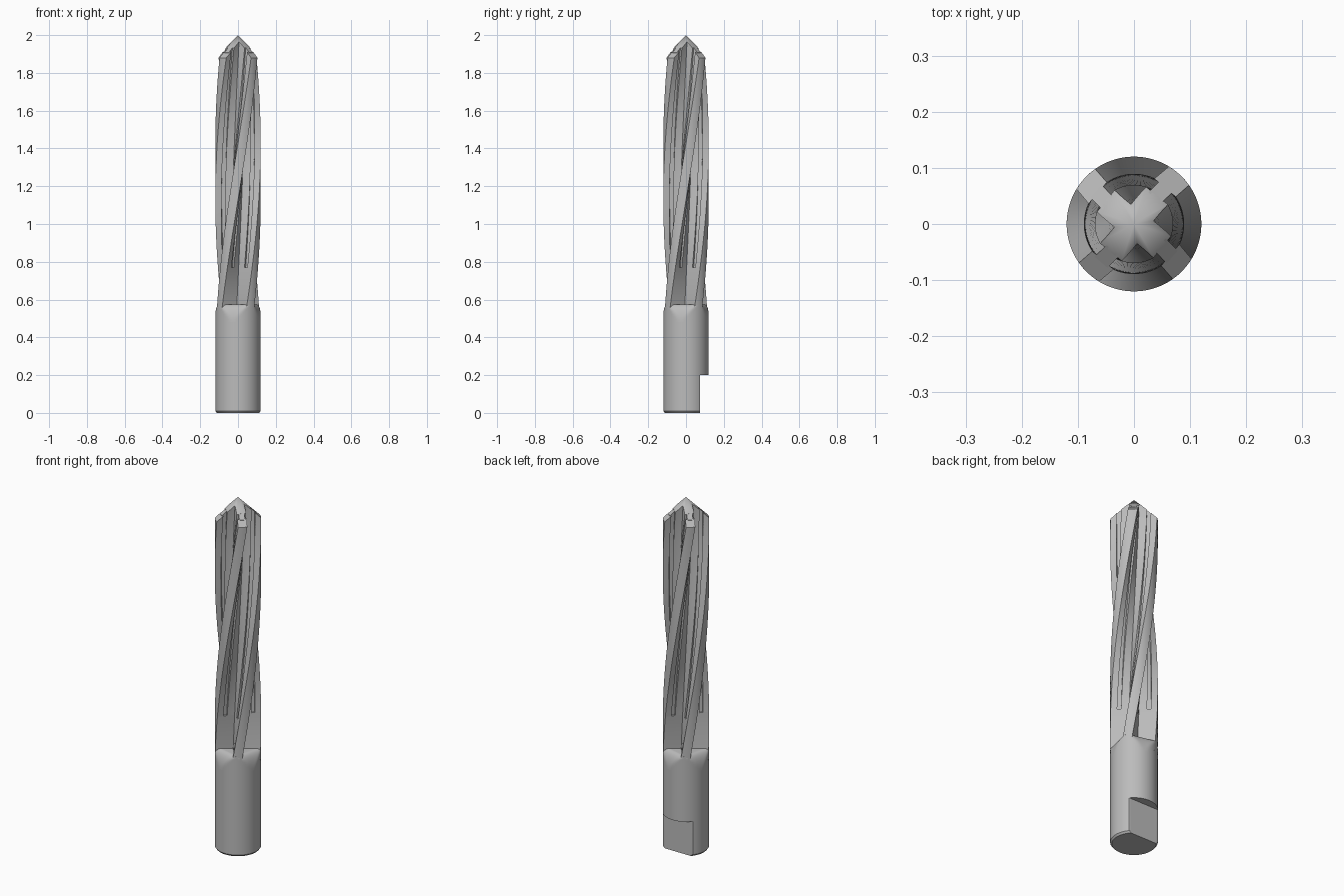
import bpy, bmesh
from math import sin, cos, radians, hypot, atan2, pi

if "Cube" in bpy.data.objects:
    bpy.data.objects.remove(bpy.data.objects["Cube"])

R = 0.12                  # outer radius
ARM = 0.025               # half width of a land
WEB = 0.015               # half width between the flank grooves
INNER, OUTER = 0.065, 0.085   # span of the flank grooves
SLOT_END = 0.77           # height where the grooves stop
TWIST = radians(78)

steel = bpy.data.materials.new("grey steel")
steel.use_nodes = True
steel.diffuse_color = (0.5, 0.5, 0.5, 1)
steel.node_tree.nodes["Principled BSDF"].inputs["Base Color"].default_value = (0.5, 0.5, 0.5, 1)


def helix_angle(z):
    return radians(47) + (z - 1.88) * TWIST


def turn(x, y, z):
    """Rotate a section point to its place on the helix."""
    a = helix_angle(z)
    return (x * cos(a) - y * sin(a), x * sin(a) + y * cos(a), z)


def loft(name, rings, apex=None):
    """Skin equal-length rings, closing the ends with a face or a point."""
    bm = bmesh.new()
    rows = [[bm.verts.new(p) for p in ring] for ring in rings]
    n = len(rows[0])
    for lo, hi in zip(rows, rows[1:]):
        for i in range(n):
            j = (i + 1) % n
            bm.faces.new((lo[i], lo[j], hi[j], hi[i]))
    bm.faces.new(rows[0][::-1])
    if apex:
        tip = bm.verts.new(apex)
        for i in range(n):
            bm.faces.new((rows[-1][i], rows[-1][(i + 1) % n], tip))
    else:
        bm.faces.new(rows[-1])
    bmesh.ops.recalc_face_normals(bm, faces=bm.faces)
    mesh = bpy.data.meshes.new(name)
    bm.to_mesh(mesh)
    bm.free()
    mesh.materials.append(steel)
    obj = bpy.data.objects.new(name, mesh)
    bpy.context.collection.objects.link(obj)
    bpy.ops.object.select_all(action="DESELECT")
    obj.select_set(True)
    bpy.context.view_layer.objects.active = obj
    bpy.ops.object.shade_smooth_by_angle(angle=radians(30))


def helix(name, section, bottom, top, steps, apex=None):
    """Sweep a section up the helix to a top height that depends on radius."""
    rings = []
    for s in range(steps + 1):
        t = s / steps
        rings.append([turn(x, y, bottom + (top(hypot(x, y)) - bottom) * t)
                      for x, y in section])
    loft(name, rings, apex)


def quarter(points, q):
    """Rotate section points by q quarter turns."""
    c, s = round(cos(q * pi / 2)), round(sin(q * pi / 2))
    return [(x * c - y * s, x * s + y * c) for x, y in points]


def cone(r):
    return 2 - r


def arm_end(start, half_width):
    """Outline of a land from a start distance out to its round margin."""
    half = atan2(half_width, R)
    arc = [(R * cos(half * k / 3), R * sin(half * k / 3)) for k in range(-3, 4)]
    return [(start, -half_width)] + arc + [(start, half_width)]


# Shank with a bottom chamfer and a clamping flat
def circle(z, r, flat=1.0, n=96):
    return [(r * cos(2 * pi * i / n), min(r * sin(2 * pi * i / n), flat), z)
            for i in range(n)]


FLAT = 0.075
SHOULDER = 0.48
loft("shank", [circle(0, R - 0.008, FLAT), circle(0.01, R, FLAT),
               circle(0.2, R, FLAT), circle(0.2, R), circle(SHOULDER, R)])


# Flute run-out, rounding from the shank to a four-sided shoulder
def shoulder_ring(z, side, n=96):
    middle = helix_angle(0.53) + pi / 4
    ring = []
    for i in range(n):
        off = 2 * pi * i / n
        near = (off + pi / 4) % (pi / 2) - pi / 4
        r = min(R, side / cos(near))
        ring.append((r * cos(middle + off), r * sin(middle + off), z))
    return ring


runout = []
for k in range(11):
    a = k / 10 * pi / 2
    runout.append(shoulder_ring(SHOULDER + 0.095 * sin(a), 0.08 + 0.04 * cos(a)))
loft("flute_runout", runout)

# Plain lands below the grooves
cross = [p for q in range(4) for p in quarter(arm_end(ARM, ARM)[:-1], q)]
helix("lower_lands", cross, SHOULDER, lambda r: SLOT_END, 16)

# Centre cross rising to the point
steps = [ARM + (INNER - ARM) * k / 5 for k in range(6)]
branch = [(x, -ARM) for x in steps] + [(INNER, 0)] + [(x, ARM) for x in steps[:0:-1]]
centre = [p for q in range(4) for p in quarter(branch, q)]
helix("centre_cross", centre, SLOT_END, cone, 56, (0, 0, 2))

# Grooved outer lands: a thin web carrying a wider cutting margin
web = [(INNER - 0.005, -WEB), (OUTER + 0.005, -WEB),
       (OUTER + 0.005, WEB), (INNER - 0.005, WEB)]
margin = arm_end(OUTER, ARM)
for q in range(4):
    helix(f"land_web_{q + 1}", quarter(web, q), SLOT_END, cone, 56)
    helix(f"land_margin_{q + 1}", quarter(margin, q), SLOT_END, cone, 56)
